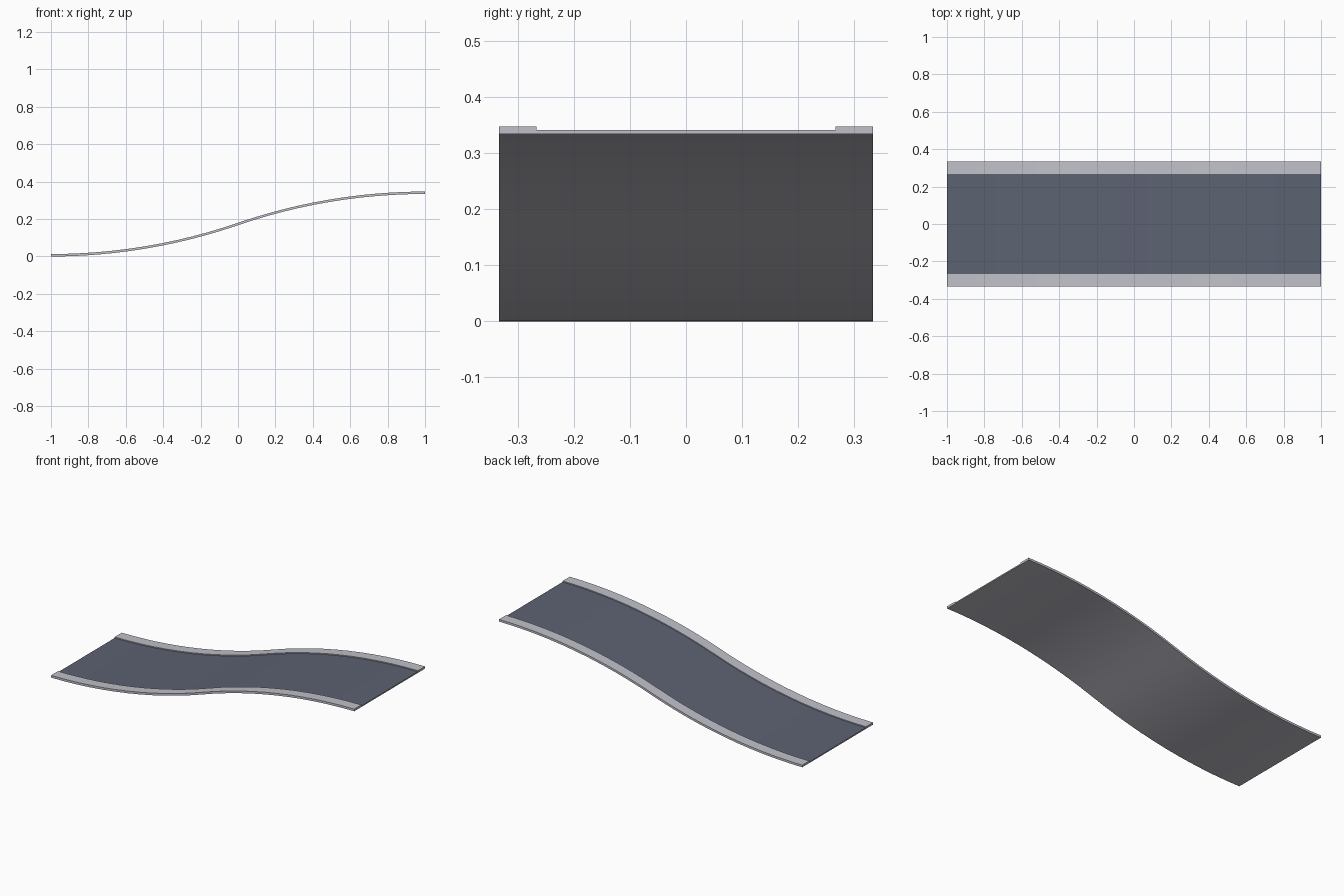
import bpy, bmesh, math

if "Cube" in bpy.data.objects:
    bpy.data.objects.remove(bpy.data.objects["Cube"])

def material(name, color):
    m = bpy.data.materials.new(name)
    m.diffuse_color = (*color, 1)
    m.use_nodes = True
    m.node_tree.nodes["Principled BSDF"].inputs["Base Color"].default_value = m.diffuse_color
    return m

concrete = material("light grey kerb", (0.53, 0.53, 0.59))
asphalt = material("blue grey asphalt", (0.107, 0.122, 0.168))

RISE, STEPS = 0.334, 12          # total climb, segments per arc
HALF, INNER = 0.333, 0.267       # outer edge and inner kerb edge
ROAD, KERB = 0.007, 0.013        # heights above the underside

# S-shaped path: two equal tangent arcs meeting at the middle
h = RISE / 2
R = (1 + h * h) / (2 * h)
sweep = math.asin(1 / R)
low = [(-1 + R * math.sin(sweep * i / STEPS), R * (1 - math.cos(sweep * i / STEPS)))
       for i in range(STEPS + 1)]
path = low + [(-x, RISE - z) for x, z in reversed(low[:-1])]

# Cross-section of the deck with a raised kerb at each side
section = [(-HALF, 0), (HALF, 0), (HALF, KERB), (INNER, KERB),
           (INNER, ROAD), (-INNER, ROAD), (-INNER, KERB), (-HALF, KERB)]
ROAD_EDGE = 4                    # section edge that carries the asphalt

bm = bmesh.new()
rings = [[bm.verts.new((x, y, z + dz)) for y, dz in section] for x, z in path]
n = len(section)
for a, b in zip(rings, rings[1:]):
    for i in range(n):
        j = (i + 1) % n
        f = bm.faces.new((a[i], a[j], b[j], b[i]))
        f.material_index = 1 if i == ROAD_EDGE else 0
# End caps
bm.faces.new(rings[0])
bm.faces.new(list(reversed(rings[-1])))
bmesh.ops.recalc_face_normals(bm, faces=bm.faces)

mesh = bpy.data.meshes.new("road_ramp")
bm.to_mesh(mesh)
bm.free()
mesh.materials.append(concrete)
mesh.materials.append(asphalt)
ramp = bpy.data.objects.new("road_ramp", mesh)
bpy.context.collection.objects.link(ramp)
bpy.context.view_layer.objects.active = ramp
ramp.select_set(True)
bpy.ops.object.shade_smooth_by_angle(angle=math.radians(30))
